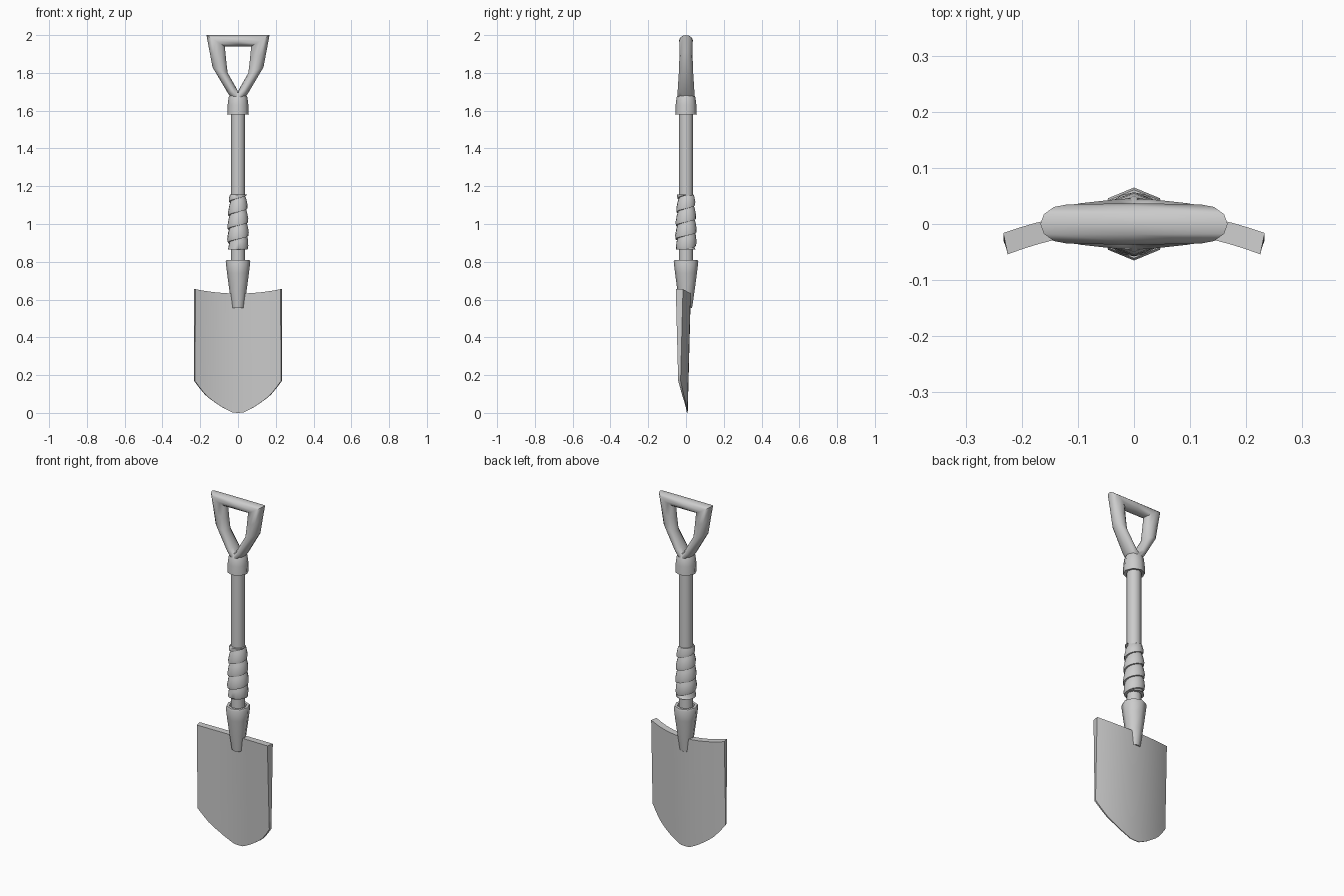
import bpy, math
from math import cos, sin, pi, radians

cube = bpy.data.objects.get("Cube")
if cube:
    bpy.data.objects.remove(cube, do_unlink=True)

GREY = (0.6, 0.6, 0.6, 1)
grey = bpy.data.materials.new("plain grey")
grey.use_nodes = True
grey.diffuse_color = GREY
grey.node_tree.nodes["Principled BSDF"].inputs["Base Color"].default_value = GREY


def make(name, verts, faces, angle=50):
    """Mesh object with outward normals and smooth shading"""
    mesh = bpy.data.meshes.new(name)
    mesh.from_pydata(verts, [], faces)
    mesh.materials.append(grey)
    ob = bpy.data.objects.new(name, mesh)
    bpy.context.collection.objects.link(ob)
    bpy.ops.object.select_all(action='DESELECT')
    bpy.context.view_layer.objects.active = ob
    ob.select_set(True)
    bpy.ops.object.mode_set(mode='EDIT')
    bpy.ops.mesh.select_all(action='SELECT')
    bpy.ops.mesh.normals_make_consistent(inside=False)
    bpy.ops.object.mode_set(mode='OBJECT')
    bpy.ops.object.shade_smooth_by_angle(angle=radians(angle))
    return ob


def bridge(rings, n, closed=False):
    """Quads between consecutive rings of n vertices"""
    faces = []
    for k in range(rings if closed else rings - 1):
        a, b = k * n, (k + 1) % rings * n
        faces += [(a + i, a + (i + 1) % n, b + (i + 1) % n, b + i) for i in range(n)]
    return faces


def lathe(name, profile, n=8):
    """Capped solid of revolution from (radius, z) pairs"""
    verts = [(r * cos(2 * pi * i / n), r * sin(2 * pi * i / n), z)
             for r, z in profile for i in range(n)]
    faces = bridge(len(profile), n)
    faces += [tuple(range(n)), tuple(range(len(verts) - n, len(verts)))]
    return make(name, verts, faces)


def interp(points, x):
    """Piecewise linear lookup"""
    for (x0, y0), (x1, y1) in zip(points, points[1:]):
        if x <= x1:
            return y0 + (y1 - y0) * (x - x0) / (x1 - x0)
    return points[-1][1]


# Shaft and tapered socket
lathe("shaft", [(0.038, 0.78), (0.038, 1.62)])
lathe("socket", [(0.032, 0.555), (0.046, 0.65), (0.058, 0.74), (0.065, 0.8),
                 (0.061, 0.81), (0.046, 0.81), (0.043, 0.79)])

# Spiral cloth wrap, one strip wound upwards and clamped at both ends
LOW, HIGH, PITCH, STEPS = 0.865, 1.155, 0.072, 16
width = [(LOW, 0.053), (0.93, 0.058), (1.04, 0.054), (HIGH, 0.047)]
verts = []
count = int(5 * STEPS) + 1
for i in range(count):
    a = 2 * pi * i / STEPS
    base = LOW - PITCH + PITCH * i / STEPS
    for dz, shrink in ((0, 0.022), (0.001, 0.002), (0.02, 0), (0.055, 0.005), (0.085, 0.014)):
        z = min(max(base + dz, LOW), HIGH)
        r = interp(width, z) - shrink
        verts.append((r * cos(a), r * sin(a), z))
make("grip_wrap", verts, bridge(count, 5) + [tuple(range(5)), tuple(range(len(verts) - 5, len(verts)))])

# Handle collar
lathe("handle_collar", [(0.045, 1.585), (0.057, 1.58), (0.055, 1.63), (0.05, 1.67), (0.036, 1.695)])

# D-shaped handle: inner point, outer point and half depth along the right half
half = [
    ((0.012, 1.725), (0.052, 1.69), 0.044),
    ((0.055, 1.80), (0.135, 1.83), 0.037),
    ((0.063, 1.87), (0.15, 1.91), 0.035),
    ((0.07, 1.94), (0.167, 2.0), 0.035),
]
bottom = ((0, 1.70), (0, 1.63), 0.046)
top = ((0, 1.94), (0, 2.0), 0.037)
mirrored = [((-p[0], p[1]), (-q[0], q[1]), d) for p, q, d in reversed(half)]
loop = [bottom] + half + [top] + mirrored
N = 12
verts = []
for p, q, d in loop:
    for i in range(N):
        c, s = cos(2 * pi * i / N), sin(2 * pi * i / N)
        verts.append(((p[0] + q[0]) / 2 + c * (q[0] - p[0]) / 2, d * s,
                      (p[1] + q[1]) / 2 + c * (q[1] - p[1]) / 2))
make("handle", verts, bridge(len(loop), N, closed=True), 60)

# Blade: curved plate, hollow to the front, thinning towards the tip
COLS, ROWS, HALF = 16, 10, 0.233
tip_curve = [(0, 0), (0.03, 0.002), (0.085, 0.03), (0.165, 0.085), (0.228, 0.16), (HALF, 0.17)]
verts = []
for back in (0, 1):
    for j in range(ROWS + 1):
        t = j / ROWS
        for i in range(COLS + 1):
            u = 2 * i / COLS - 1
            x = u * HALF
            low = interp(tip_curve, abs(x))
            high = 0.632 + 0.023 * u * u
            z = low + (high - low) * t
            h = z / 0.655
            front = 0.005 - 0.017 * h - 0.042 * u * u
            thick = 0.004 + 0.034 * h
            x *= 0.985 + 0.015 * h if not back else 1
            x -= 0.008 * u * h * (1 - back)
            verts.append((x, front + thick * back, z))
W = COLS + 1
S = W * (ROWS + 1)
faces = []
for j in range(ROWS):
    for i in range(COLS):
        a = j * W + i
        quad = (a, a + 1, a + W + 1, a + W)
        faces += [quad, tuple(v + S for v in reversed(quad))]
rim = (list(range(W)) + [j * W + COLS for j in range(1, ROWS + 1)]
       + [ROWS * W + i for i in range(COLS - 1, -1, -1)] + [j * W for j in range(ROWS - 1, 0, -1)])
for a, b in zip(rim, rim[1:] + rim[:1]):
    faces.append((b, a, a + S, b + S))
make("blade", verts, faces, 40)
